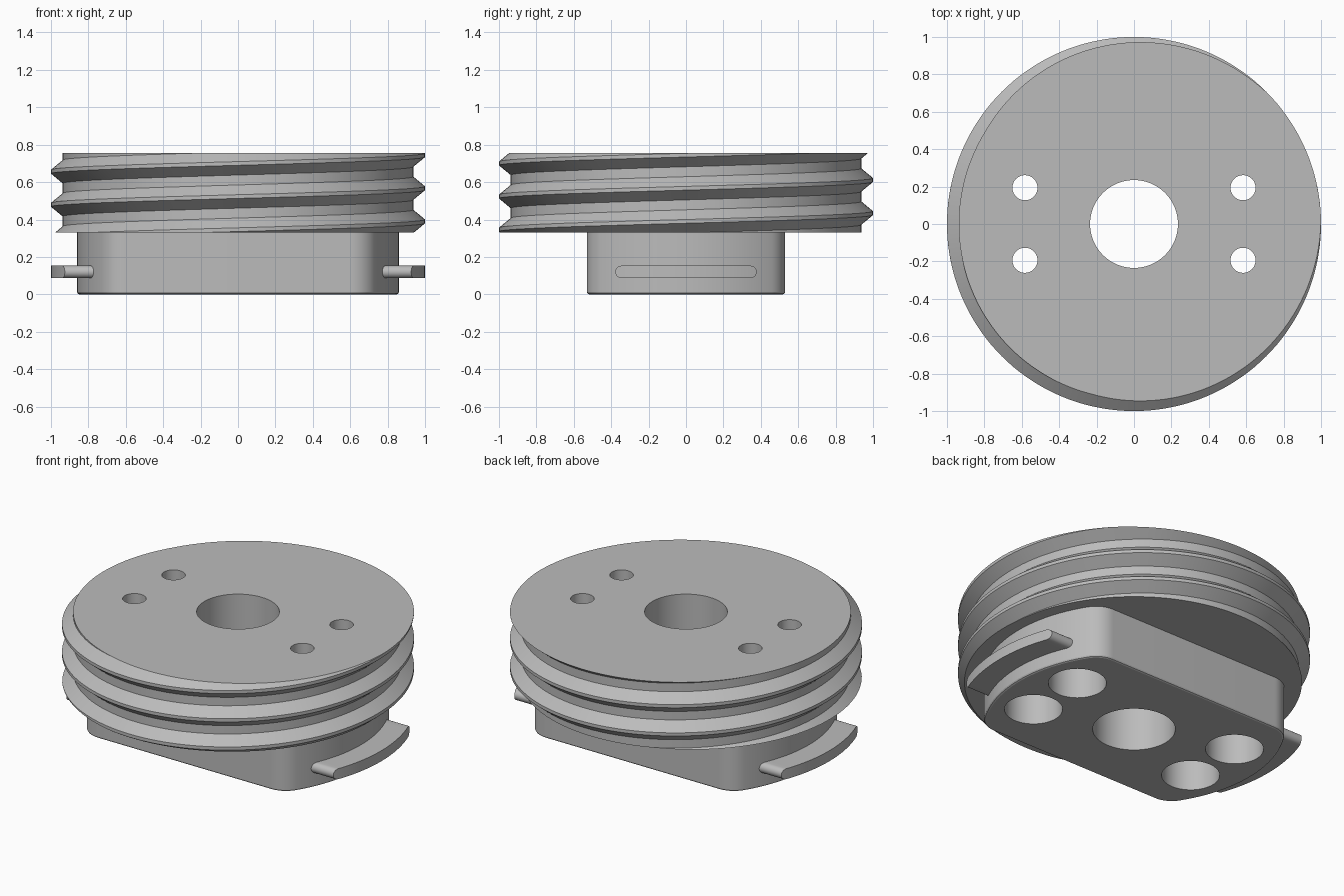
import bpy, bmesh
from math import sin, cos, pi, sqrt, radians, acos, asin

if "Cube" in bpy.data.objects:
    bpy.data.objects.remove(bpy.data.objects["Cube"], do_unlink=True)

metal = bpy.data.materials.new("plain_grey")
metal.use_nodes = True
GREY = (0.5, 0.5, 0.5, 1)
metal.diffuse_color = GREY
metal.node_tree.nodes["Principled BSDF"].inputs["Base Color"].default_value = GREY

FLANGE_Z, TOP_Z = 0.33, 0.755
PITCH, CREST_Z = 0.177, 0.567
ROOT_R, CREST_R = 0.937, 1.0
BLOCK_R, BLOCK_Y, CORNER_R = 0.86, 0.53, 0.15
BOLT_X, BOLT_Y = 0.583, 0.194


def make_object(name, bm):
    bmesh.ops.recalc_face_normals(bm, faces=bm.faces)
    mesh = bpy.data.meshes.new(name)
    bm.to_mesh(mesh)
    bm.free()
    mesh.materials.append(metal)
    obj = bpy.data.objects.new(name, mesh)
    bpy.context.collection.objects.link(obj)
    return obj


def smooth(obj):
    bpy.ops.object.select_all(action='DESELECT')
    obj.select_set(True)
    bpy.context.view_layer.objects.active = obj
    bpy.ops.object.shade_smooth_by_angle(angle=radians(25))


def bore(obj, x, y, radius, z0, z1):
    """Drill a vertical round hole."""
    bm = bmesh.new()
    bmesh.ops.create_cone(bm, cap_ends=True, segments=64, radius1=radius,
                          radius2=radius, depth=z1 - z0)
    bmesh.ops.translate(bm, verts=bm.verts, vec=(x, y, (z0 + z1) / 2))
    cutter = make_object("hole_cutter", bm)
    cutter.hide_render = True
    mod = obj.modifiers.new("hole", 'BOOLEAN')
    mod.operation, mod.solver, mod.object = 'DIFFERENCE', 'EXACT', cutter
    bpy.ops.object.select_all(action='DESELECT')
    bpy.context.view_layer.objects.active = obj
    obj.select_set(True)
    bpy.ops.object.modifier_apply(modifier=mod.name)
    bpy.data.objects.remove(cutter, do_unlink=True)


def loft(bm, rings):
    """Skin closed rings and cap both ends."""
    rings = [[bm.verts.new(p) for p in ring] for ring in rings]
    n = len(rings[0])
    for a, b in zip(rings, rings[1:]):
        for i in range(n):
            j = (i + 1) % n
            bm.faces.new((a[i], a[j], b[j], b[i]))
    bm.faces.new(rings[0])
    bm.faces.new(rings[-1])


# Threaded disc: a helical strip trimmed flat at top and bottom
STEPS, TURNS = 144, 6
profile = [(CREST_R, -0.01), (CREST_R, 0.01), (ROOT_R, 0.062), (ROOT_R, PITCH - 0.062)]
bm = bmesh.new()
columns = []
for i in range(STEPS):
    a = 2 * pi * i / STEPS
    columns.append([bm.verts.new((r * cos(a), r * sin(a),
                                  CREST_Z + PITCH * (t - 3 + i / STEPS) + dz))
                    for t in range(TURNS) for r, dz in profile])
for i in range(STEPS):
    wrap = i == STEPS - 1
    a = columns[i]
    b = columns[0][len(profile):] if wrap else columns[i + 1]
    for k in range(min(len(a), len(b)) - 1):
        bm.faces.new((a[k], b[k], b[k + 1], a[k + 1]))
for z, normal in ((FLANGE_Z, -1), (TOP_Z, 1)):
    cut = bmesh.ops.bisect_plane(bm, geom=bm.verts[:] + bm.edges[:] + bm.faces[:],
                                 dist=1e-6, plane_co=(0, 0, z),
                                 plane_no=(0, 0, normal), clear_outer=True)
    rim = [e for e in cut["geom_cut"] if isinstance(e, bmesh.types.BMEdge)]
    bmesh.ops.edgeloop_fill(bm, edges=rim)
disc = make_object("threaded_disc", bm)


# Base block: circle trimmed by two flats, with rounded corners
def block_outline(inset):
    cy = BLOCK_Y - CORNER_R
    cx = sqrt((BLOCK_R - CORNER_R) ** 2 - cy ** 2)
    start = asin(cy / (BLOCK_R - CORNER_R))
    quarter = [((BLOCK_R - inset) * cos(start * k / 12),
                (BLOCK_R - inset) * sin(start * k / 12)) for k in range(12)]
    for k in range(13):
        a = start + (pi / 2 - start) * k / 12
        quarter.append((cx + (CORNER_R - inset) * cos(a), cy + (CORNER_R - inset) * sin(a)))
    half = quarter + [(-x, y) for x, y in reversed(quarter)]
    return half + [(x, -y) for x, y in reversed(half[1:-1])]


bm = bmesh.new()
loft(bm, [[(x, y, z) for x, y in block_outline(inset)]
          for inset, z in ((0.012, 0), (0.004, 0.004), (0, 0.012), (0, FLANGE_Z))])
block = make_object("base_block", bm)

# Centre bore, bolt holes and their counterbores
for part in (disc, block):
    bore(part, 0, 0, 0.235, -0.2, 1)
for sx in (-1, 1):
    for sy in (-1, 1):
        bore(disc, sx * BOLT_X, sy * BOLT_Y, 0.067, 0.2, 1)
        bore(block, sx * BOLT_X, sy * BOLT_Y, 0.165, -0.2, 0.5)
smooth(disc)
smooth(block)

# Locking tabs: round-ended bars with a curved outer face
TAB_Y, TAB_Z, TAB_R = 0.378, 0.12, 0.033
side = []
straight = TAB_Y - TAB_R
for k in range(13):
    a = -pi / 2 + pi * k / 12
    side.append((straight + TAB_R * cos(a), TAB_Z + TAB_R * sin(a)))
for k in range(1, 24):
    side.append((straight * (1 - k / 12), TAB_Z + TAB_R))
side += [(-y, 2 * TAB_Z - z) for y, z in side]
for name, sx in (("left_tab", 1), ("right_tab", -1)):
    bm = bmesh.new()
    loft(bm, [[(sx * sqrt(r * r - y * y), y, z) for y, z in side] for r in (0.82, 1.0)])
    # Split the curved ends into strips so they stay true to the arc
    ends = [f for f in bm.faces if len(f.verts) > 4]
    bmesh.ops.triangulate(bm, faces=ends, ngon_method='BEAUTY')
    smooth(make_object(name, bm))
